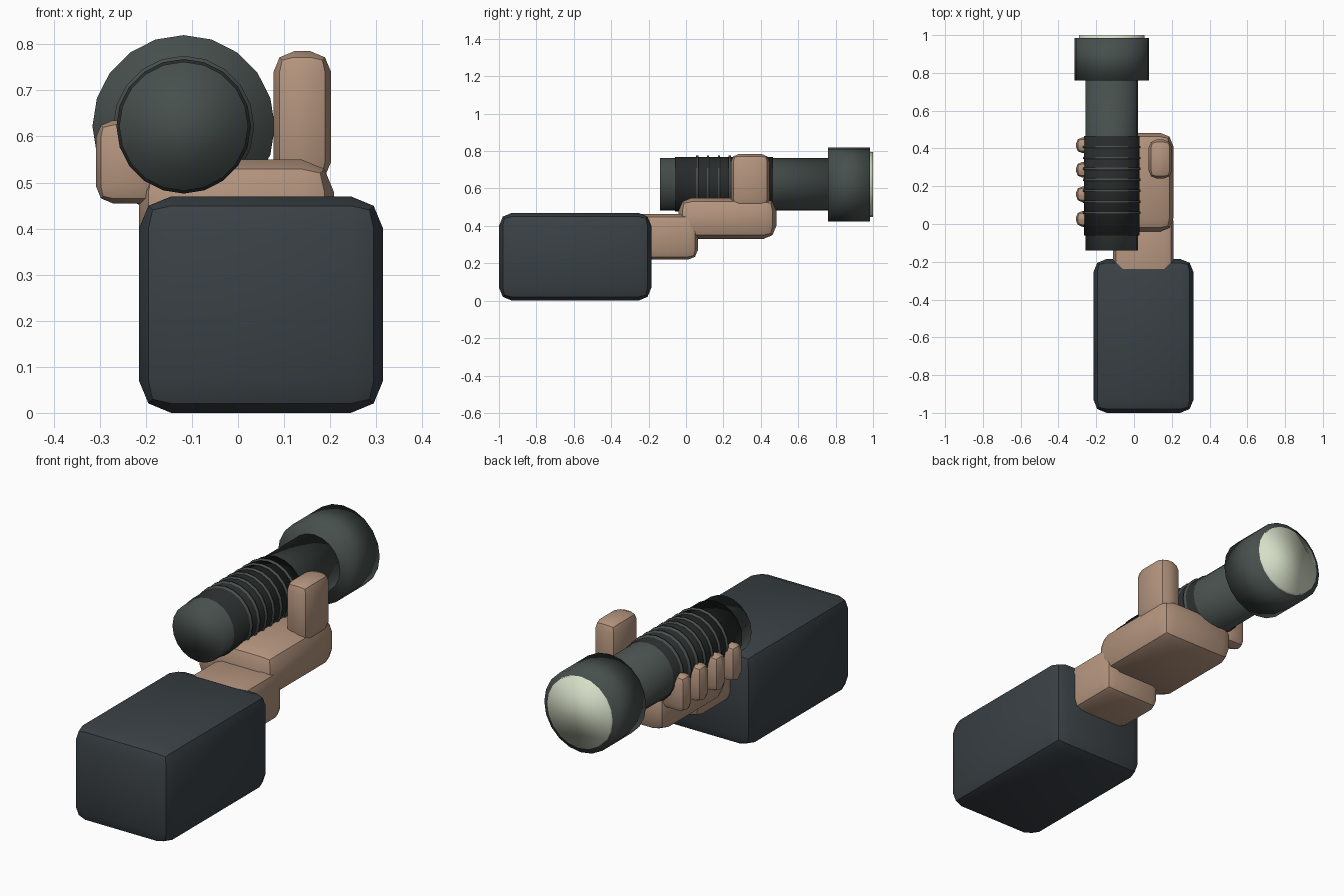
import bpy, math

if "Cube" in bpy.data.objects:
    bpy.data.objects.remove(bpy.data.objects["Cube"])


def material(name, rgb):
    m = bpy.data.materials.new(name)
    m.diffuse_color = (*rgb, 1)
    m.use_nodes = True
    m.node_tree.nodes["Principled BSDF"].inputs["Base Color"].default_value = m.diffuse_color
    return m


SKIN = material("skin", (0.46, 0.30, 0.21))
CLOTH = material("cloth", (0.042, 0.052, 0.06))
METAL = material("metal", (0.062, 0.078, 0.073))
RUBBER = material("rubber", (0.022, 0.025, 0.025))
GLASS = material("glass", (0.68, 0.74, 0.58))


def box(name, lo, hi, bevel, mat):
    """Bevelled box between two opposite corners."""
    bpy.ops.mesh.primitive_cube_add(size=1, location=[(a + b) / 2 for a, b in zip(lo, hi)])
    ob = bpy.context.object
    ob.name = name
    ob.scale = [b - a for a, b in zip(lo, hi)]
    bpy.ops.object.transform_apply(location=False, rotation=False, scale=True)
    mod = ob.modifiers.new("bevel", "BEVEL")
    mod.width, mod.segments = bevel, 2
    bpy.ops.object.modifier_apply(modifier=mod.name)
    bpy.ops.object.shade_smooth_by_angle(angle=math.radians(30))
    ob.data.materials.append(mat)
    return ob


AXIS_X, AXIS_Z = -0.118, 0.622


def tube(name, r, y0, y1, mat):
    """20-sided cylinder along y on the torch axis, softly shaded across its caps."""
    bpy.ops.mesh.primitive_cylinder_add(vertices=20, radius=r, depth=y1 - y0,
                                        location=(AXIS_X, (y0 + y1) / 2, AXIS_Z),
                                        rotation=(math.pi / 2, 0, 0))
    ob = bpy.context.object
    ob.name = name
    bpy.ops.object.shade_smooth()
    ob.data.materials.append(mat)
    return ob


# Arm and hand
box("sleeve", (-0.215, -1.0, 0.0), (0.315, -0.185, 0.47), 0.07, CLOTH)
box("wrist", (-0.11, -0.40, 0.22), (0.21, 0.063, 0.463), 0.05, SKIN)
box("palm", (-0.215, -0.04, 0.33), (0.208, 0.483, 0.55), 0.07, SKIN)
box("thumb", (0.077, 0.24, 0.50), (0.202, 0.447, 0.785), 0.045, SKIN)

# Fingers wrapped around the grip
for i in range(4):
    y = 0.027 + i * 0.13
    box(f"finger_{i + 1}", (-0.308, y - 0.042, 0.455), (-0.165, y + 0.042, 0.635), 0.036, SKIN)

# Torch
tube("torch_body", 0.14, -0.14, 0.78, METAL)
tube("torch_head", 0.198, 0.76, 0.985, METAL)
tube("torch_lens", 0.174, 0.96, 1.0, GLASS)
tube("torch_grip", 0.146, -0.06, 0.465, RUBBER)

# Raised rings on the grip
for i in range(7):
    y = 0.06 + i * 0.058
    tube(f"grip_ring_{i + 1}", 0.153, y - 0.006, y + 0.006, METAL)
